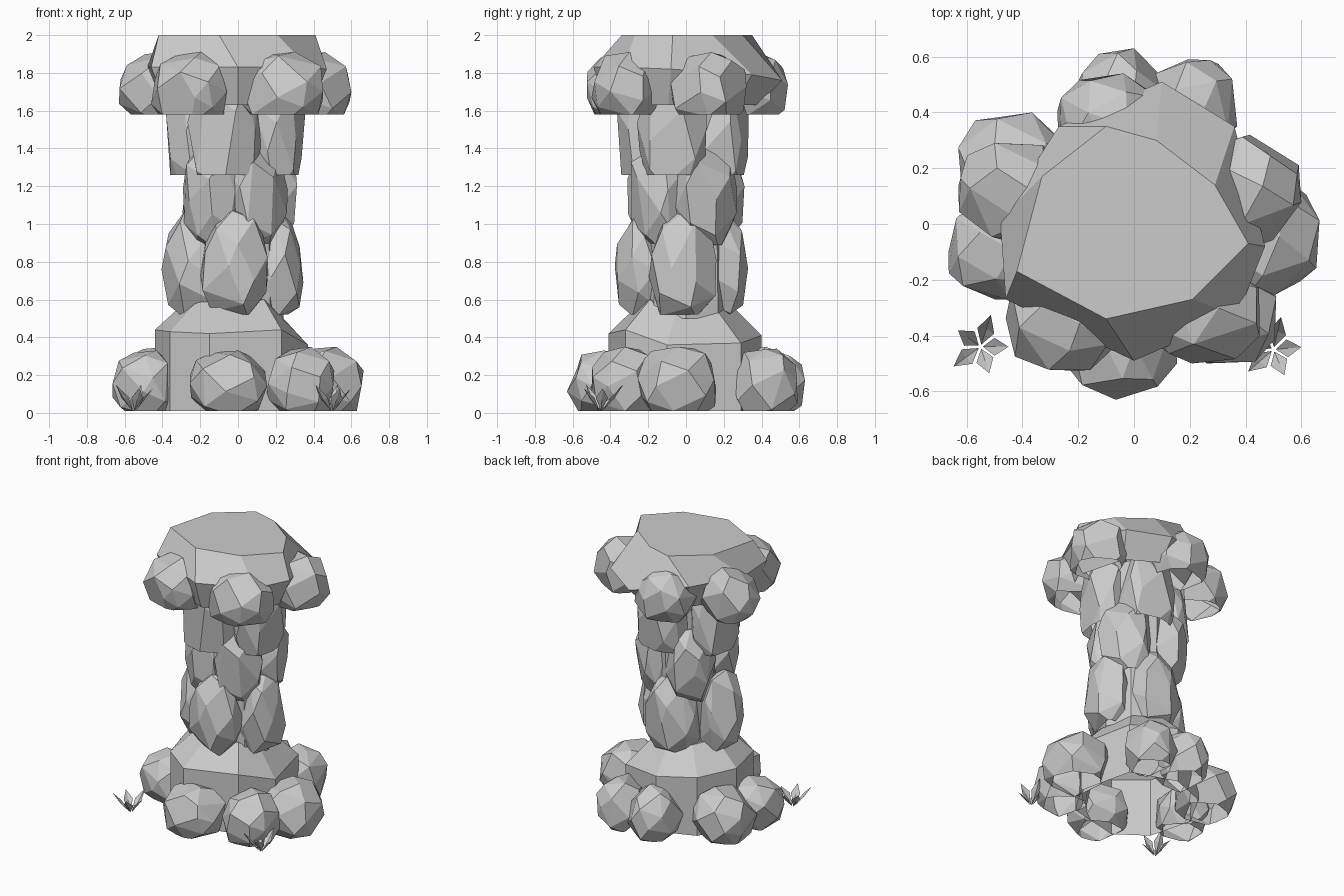
import bpy, bmesh, math, random
from mathutils import Vector, Matrix

cube = bpy.data.objects.get("Cube")
if cube:
    bpy.data.objects.remove(cube, do_unlink=True)
random.seed(7)

stone = bpy.data.materials.new("stone_grey")
stone.use_nodes = True
GREY = (0.6, 0.6, 0.6, 1)
stone.diffuse_color = GREY
stone.node_tree.nodes["Principled BSDF"].inputs["Base Color"].default_value = GREY


def finish(name, bm):
    mesh = bpy.data.meshes.new(name)
    bm.normal_update()
    bm.to_mesh(mesh)
    bm.free()
    mesh.materials.append(stone)
    obj = bpy.data.objects.new(name, mesh)
    bpy.context.collection.objects.link(obj)
    return obj


def rock(name, centre, half, floor, boxy, turn=0, taper=0.0, count=26):
    """Chiselled convex boulder filling a box, cut open at the floor."""
    pts = []
    for i in range(count):
        z = 1 - 2 * (i + 0.5) / count
        a = i * 2.39996 + random.uniform(-0.3, 0.3)
        r = math.sqrt(1 - z * z)
        p = Vector((r * math.cos(a), r * math.sin(a), z))
        p /= sum(abs(c) ** boxy for c in p) ** (1 / boxy)
        p *= random.uniform(0.96, 1.04)
        p.xy *= 1 + taper * p.z
        pts.append(p)
    for k in range(3):
        lo, hi = min(p[k] for p in pts), max(p[k] for p in pts)
        for p in pts:
            p[k] = (2 * (p[k] - lo) / (hi - lo) - 1) * half[k]
    bm = bmesh.new()
    for p in pts:
        bm.verts.new(p)
    hull = bmesh.ops.convex_hull(bm, input=bm.verts[:])
    inside = [v for v in hull["geom_interior"] if isinstance(v, bmesh.types.BMVert)]
    bmesh.ops.delete(bm, geom=inside, context='VERTS')
    bmesh.ops.dissolve_limit(bm, angle_limit=math.radians(13), verts=bm.verts[:], edges=bm.edges[:])
    bm.transform(Matrix.Translation(centre) @ Matrix.Rotation(math.radians(turn), 4, 'Z'))
    bmesh.ops.bisect_plane(bm, geom=bm.verts[:] + bm.edges[:] + bm.faces[:], plane_co=(0, 0, floor),
                           plane_no=(0, 0, 1), clear_inner=True)
    return finish(name, bm)


def loft(name, rings):
    """Skin a stack of equal-sized point rings and close the top."""
    bm = bmesh.new()
    rows = [[bm.verts.new(p) for p in ring] for ring in rings]
    n = len(rows[0])
    for low, high in zip(rows, rows[1:]):
        for i in range(n):
            j = (i + 1) % n
            bm.faces.new((low[i], low[j], high[j], high[i]))
    bm.faces.new(rows[-1])
    return finish(name, bm)


def circle(sides, radius, z):
    angles = [math.tau * i / sides for i in range(sides)]
    return [(radius * math.cos(a), radius * math.sin(a), z) for a in angles]


# Flared foot and inner column
shoulder = [(0.37, -0.1, 0.36), (0.23, -0.32, 0.44), (-0.15, -0.41, 0.42), (-0.36, -0.26, 0.43),
            (-0.44, 0.05, 0.44), (-0.3, 0.3, 0.43), (-0.04, 0.4, 0.41), (0.28, 0.29, 0.37)]
loft("foot", [[(x, y, 0.01) for x, y, z in shoulder], shoulder,
              [(x * 0.6, y * 0.6, z + 0.16) for x, y, z in shoulder]])
loft("column_core", [circle(8, 0.24, 0.5), circle(8, 0.23, 1.1), circle(8, 0.25, 1.7)])

# Boulders round the foot: x, y, half width, half depth, top
foot_boulders = [
    (-0.05, -0.43, 0.205, 0.20, 0.33), (0.33, -0.32, 0.18, 0.18, 0.35),
    (0.46, -0.05, 0.205, 0.21, 0.35), (0.21, 0.41, 0.16, 0.18, 0.34),
    (-0.05, 0.43, 0.165, 0.20, 0.35), (-0.43, 0.20, 0.20, 0.20, 0.35),
    (-0.48, -0.09, 0.185, 0.18, 0.33)]
for x, y, w, d, top in foot_boulders:
    rock("foot_boulder", (x, y, 0.15), (w, d, top - 0.15), 0.01, 2.3)

# Three tiers of tall column stones: angle, outer reach
tiers = [
    ("lower_stone", 0.78, 0.29, 0.52, 0.18, -0.1, [(-95, 0.38), (-5, 0.34), (98, 0.33), (190, 0.40)]),
    ("middle_stone", 1.14, 0.28, 0.89, 0.165, 0.1, [(-133, 0.35), (-56, 0.32), (32, 0.33), (135, 0.35)]),
    ("upper_stone", 1.46, 0.36, 1.26, 0.185, 0.0, [(-109, 0.37), (-18, 0.35), (75, 0.33), (175, 0.38)]),
]
for name, z, tall, floor, wide, taper, spots in tiers:
    for angle, reach in spots:
        a = math.radians(angle)
        r = reach - 0.15
        rock(name, (r * math.cos(a), r * math.sin(a), z), (0.15, wide, tall), floor, 2.6, angle, taper)

# Cap slab with a flat top and a lower lip at the back
rim = [(-0.46, -0.27, 1.83), (0.0, -0.49, 1.83), (0.37, -0.33, 1.83), (0.47, -0.08, 1.82),
       (0.36, 0.35, 1.79), (0.1, 0.51, 1.76), (-0.27, 0.35, 1.82), (-0.48, 0.02, 1.83)]
top = [(-0.42, -0.17), (-0.1, -0.34), (0.21, -0.27), (0.41, -0.07),
       (0.29, 0.14), (0.08, 0.30), (-0.1, 0.35), (-0.33, 0.17)]
loft("cap_slab", [[(x * 0.83, y * 0.8 - 0.03, 1.63) for x, y, z in rim], rim,
                  [(x, y, 2.0) for x, y in top]])

# Boulders under the cap
cap_boulders = [(-0.26, -0.345, 0.20, 0.18), (0.23, -0.315, 0.22, 0.185),
                (0.41, 0.12, 0.19, 0.20), (-0.075, 0.355, 0.20, 0.185),
                (-0.44, 0.11, 0.19, 0.18)]
for x, y, w, d in cap_boulders:
    rock("cap_boulder", (x, y, 1.71), (w, d, 0.20), 1.58, 2.4)


# Small plants made of folded pointed leaves
def plant(name, x, y, turn):
    bm = bmesh.new()
    for k in range(5):
        a = math.radians(turn + 72 * k)
        reach = 0.12 if k % 2 else 0.10
        out = Vector((math.cos(a), math.sin(a), 0))
        side = Vector((-out.y, out.x, 0))

        def at(r, s, z):
            return bm.verts.new(Vector((x, y, z)) + out * r + side * s)

        root = at(0.008, 0, 0.01)
        fold = at(reach * 0.55, 0, 0.07)
        left, right = at(reach * 0.5, 0.032, 0.08), at(reach * 0.5, -0.032, 0.08)
        tip = at(reach, 0, 0.15 if k % 2 else 0.13)
        for face in ((root, fold, left), (root, right, fold), (fold, tip, left), (fold, right, tip)):
            bm.faces.new(face)
    finish(name, bm)


plant("right_plant", -0.55, -0.44, 0)
plant("left_plant", 0.5, -0.45, 5)
